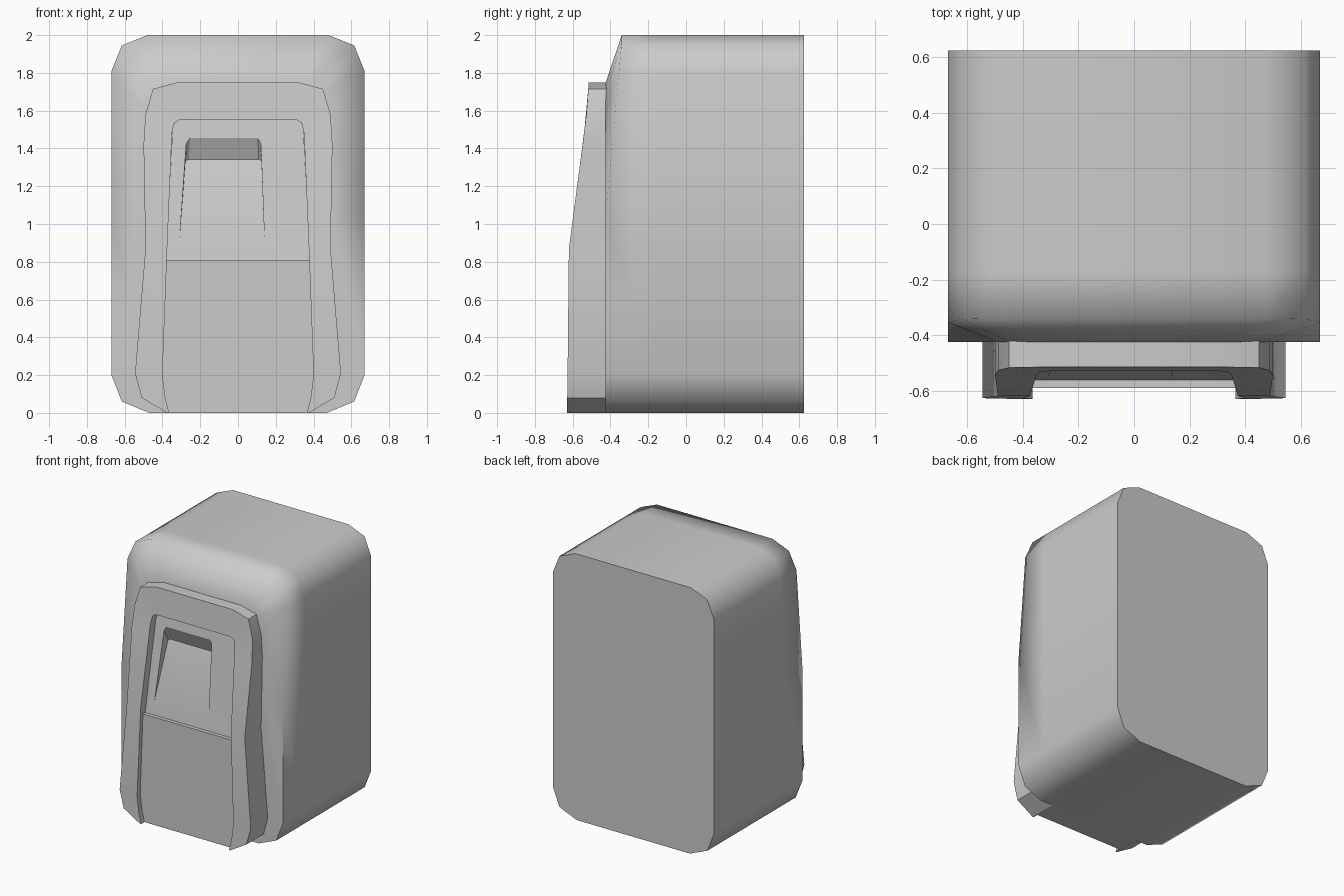
import bpy, bmesh
from math import radians

if "Cube" in bpy.data.objects:
    bpy.data.objects.remove(bpy.data.objects["Cube"])


def mirrored(half):
    """Right-hand (x, z) points, bottom to top, plus their mirror image."""
    return half + [(-x, z) for x, z in reversed(half)]


def interp(z, table):
    """Piecewise linear depth y for a height z."""
    if z <= table[0][0]:
        return table[0][1]
    for (z0, y0), (z1, y1) in zip(table, table[1:]):
        if z <= z1:
            return y0 + (y1 - y0) * (z - z0) / (z1 - z0)
    return table[-1][1]


def ring_at(outline, depth):
    """Turn an (x, z) outline into 3D points; depth is a number or a z table."""
    return [(x, interp(z, depth) if isinstance(depth, list) else depth, z)
            for x, z in outline]


def loft(name, rings, cap_start=False, cap_end=False, closed=True, angle=30):
    """Bridge successive rings of points into one object."""
    bm = bmesh.new()
    vs = [[bm.verts.new(p) for p in r] for r in rings]
    n = len(rings[0])
    for a, b in zip(vs, vs[1:]):
        for i in range(n if closed else n - 1):
            j = (i + 1) % n
            bm.faces.new((a[i], a[j], b[j], b[i]))
    if cap_start:
        bm.faces.new(vs[0])
    if cap_end:
        bm.faces.new(vs[-1])
    if not closed:
        # end caps of an open arch
        bm.faces.new([r[0] for r in vs])
        bm.faces.new([r[-1] for r in vs])
    bmesh.ops.remove_doubles(bm, verts=bm.verts, dist=1e-5)
    bmesh.ops.recalc_face_normals(bm, faces=bm.faces)
    me = bpy.data.meshes.new(name)
    bm.to_mesh(me)
    bm.free()
    ob = bpy.data.objects.new(name, me)
    bpy.context.collection.objects.link(ob)
    bpy.ops.object.select_all(action='DESELECT')
    ob.select_set(True)
    bpy.context.view_layer.objects.active = ob
    bpy.ops.object.shade_smooth_by_angle(angle=radians(angle))
    return ob


# Main housing: chamfered block, front leaning back towards the top
body = mirrored([(.47, 0), (.615, .06), (.67, .2), (.67, 1.05),
                 (.67, 1.81), (.615, 1.945), (.48, 2)])
inner_body = mirrored([(.40, .03), (.46, .08), (.49, .2), (.49, 1.05),
                       (.49, 1.6), (.45, 1.7), (.34, 1.75)])
rim = [(1.05, -.425), (1.81, -.355), (1.945, -.342), (2, -.34)]
loft("housing", [ring_at(body, .625), ring_at(body, -.17),
                 ring_at(body, rim), ring_at(inner_body, -.425)],
     cap_start=True, cap_end=True, angle=88)

# Raised arch frame on the front
outer = mirrored([(.375, 0), (.51, .08), (.545, .21), (.49, .87),
                  (.50, 1.42), (.49, 1.58), (.45, 1.715), (.32, 1.75)])
inner = mirrored([(.365, 0), (.385, .08), (.40, .2), (.375, .87),
                  (.355, 1.35), (.35, 1.48), (.337, 1.535), (.31, 1.55)])
front = [(0, -.63), (.2, -.627), (.88, -.62), (1.55, -.53), (1.75, -.515)]
loft("front_frame", [ring_at(outer, -.40), ring_at(outer, front),
                     ring_at(inner, front), ring_at(inner, -.41)],
     closed=False, angle=20)

# Lower front panel
lower = mirrored([(.365, 0), (.388, .08), (.402, .2), (.378, .81)])
loft("lower_panel", [ring_at(lower, -.40), ring_at(lower, -.59)],
     cap_start=True, cap_end=True)

# Upper sloping panel with the tapered recess; floor sinks in towards the top
panel = [(.38, .80), (.347, 1.5), (.33, 1.552),
         (-.33, 1.552), (-.347, 1.5), (-.38, .80)]
hole = [(.14, .91), (.121, 1.425), (.105, 1.455),
        (-.255, 1.455), (-.274, 1.425), (-.31, .91)]
floor = [(.14, .91), (.124, 1.335), (.11, 1.342),
         (-.26, 1.342), (-.278, 1.335), (-.31, .91)]
slope = [(.80, -.563), (1.56, -.47)]
sink = [(.91, interp(.91, slope)), (1.345, -.43)]
loft("upper_panel", [ring_at(panel, slope), ring_at(hole, slope),
                     ring_at(floor, sink)], cap_end=True, angle=20)
